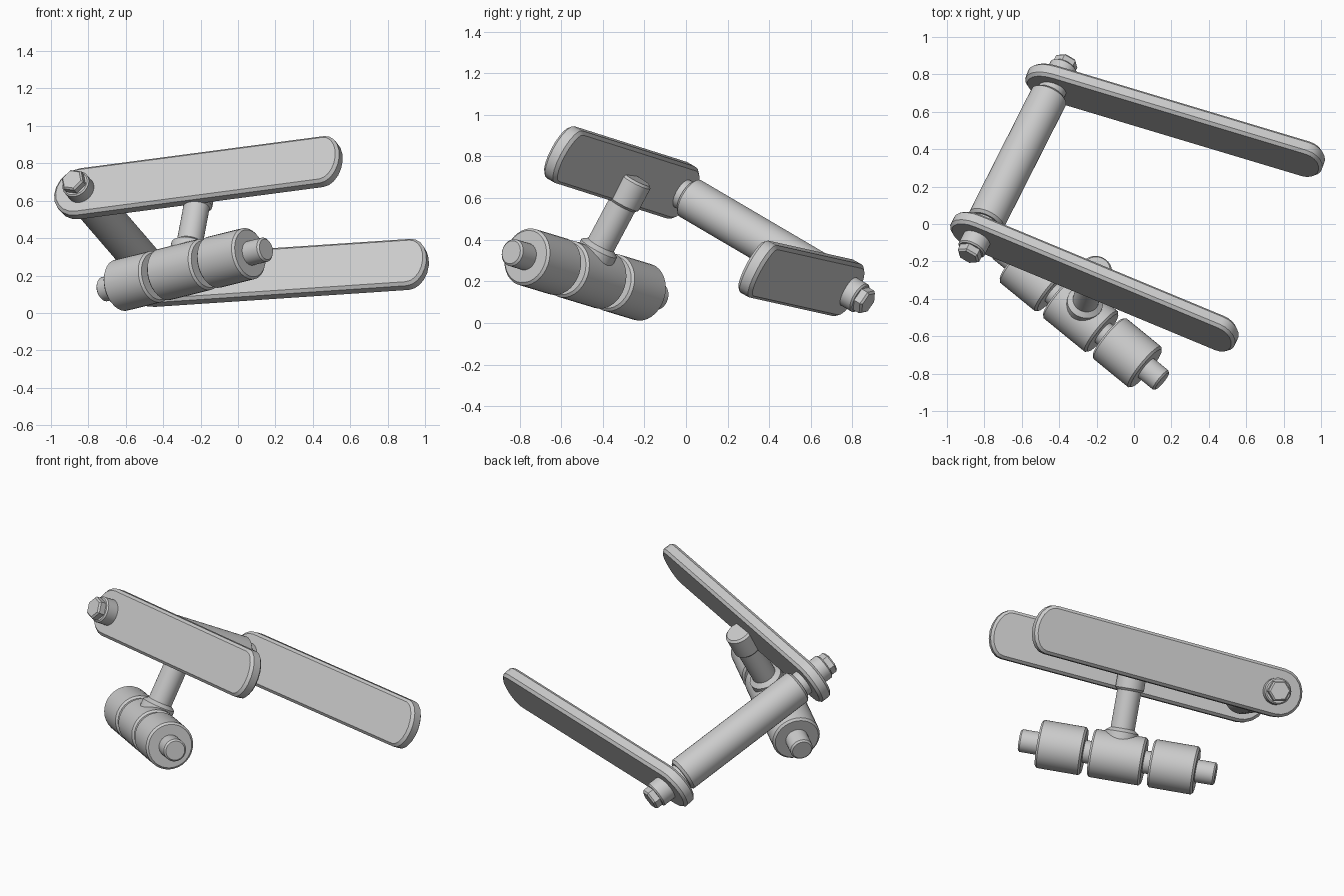
import bpy, bmesh, math
from mathutils import Vector, Matrix

if "Cube" in bpy.data.objects:
    bpy.data.objects.remove(bpy.data.objects["Cube"])


def finish(name, bm, x, y, z, origin, smooth=True):
    """Place a mesh using local axes x, y, z and an origin."""
    m = Matrix((x, y, z)).transposed().to_4x4()
    m.translation = origin
    bm.transform(m)
    bmesh.ops.recalc_face_normals(bm, faces=bm.faces)
    me = bpy.data.meshes.new(name)
    bm.to_mesh(me)
    bm.free()
    ob = bpy.data.objects.new(name, me)
    bpy.context.collection.objects.link(ob)
    if smooth:
        bpy.ops.object.select_all(action='DESELECT')
        ob.select_set(True)
        bpy.context.view_layer.objects.active = ob
        bpy.ops.object.shade_smooth_by_angle(angle=math.radians(28))
    return ob


def lathe(name, origin, axis, profile, sides=32, smooth=True):
    """Closed solid of revolution; profile is (distance along axis, radius)."""
    z = axis.normalized()
    x = z.orthogonal().normalized()
    y = z.cross(x)
    bm = bmesh.new()
    rings = []
    for h, r in profile:
        rings.append([bm.verts.new((r * math.cos(2 * math.pi * i / sides),
                                    r * math.sin(2 * math.pi * i / sides), h))
                      for i in range(sides)])
    for a, b in zip(rings, rings[1:]):
        for i in range(sides):
            j = (i + 1) % sides
            bm.faces.new((a[i], a[j], b[j], b[i]))
    bm.faces.new(rings[0])
    bm.faces.new(rings[-1])
    return finish(name, bm, x, y, z, origin, smooth)


def drum(a, b, r, c=0.012):
    """Profile of a cylinder with chamfered rims."""
    return [(a, r - c), (a + c, r), (b - c, r), (b, r - c)]


def plate(name, origin, d, w, length=1.40, r=0.142, t=0.04, c=0.016):
    """Long slab: round at the bolt end, flatter arc at the free end."""
    d = d.normalized()
    w = (w - d * w.dot(d)).normalized()
    bm = bmesh.new()
    n = 10

    def ring(z, inset):
        pts = []
        for i in range(n + 1):
            a = math.pi / 2 + math.pi * i / n
            pts.append((-0.02 + (r - inset) * math.cos(a), (r - inset) * math.sin(a)))
        for i in range(n + 1):
            a = -math.pi / 2 + math.pi * i / n
            pts.append((length + (0.10 - inset) * math.cos(a), (r - inset) * math.sin(a)))
        return [bm.verts.new((px, py, z)) for px, py in pts]

    rings = [ring(-t, c), ring(-t + c, 0), ring(t - c, 0), ring(t, c)]
    for a, b in zip(rings, rings[1:]):
        for i in range(len(a)):
            j = (i + 1) % len(a)
            bm.faces.new((a[i], a[j], b[j], b[i]))
    bm.faces.new(rings[0])
    bm.faces.new(rings[-1])
    return finish(name, bm, d, w, d.cross(w), origin)


# Hinge axis between the two plates
p1 = Vector((-0.825, -0.05, 0.64))
p2 = Vector((-0.42, 0.75, 0.17))
span = (p2 - p1).length
u = (p2 - p1).normalized()
width_dir = Vector((0.077, 0.466, 0.882))

# Side plates
plate("front_plate", p1, Vector((0.9166, -0.381, 0.121)), width_dir)
plate("back_plate", p2, Vector((0.956, -0.287, 0.064)), width_dir)

# Cross tube with its thinner inner rod
lathe("cross_tube", p1, u, drum(0.075, span - 0.075, 0.102, 0.015))
lathe("cross_rod", p1, u, [(0, 0.075), (span, 0.075)])

# Bolt collars and hex heads on the outer faces
for label, p, a in (("front", p1, -u), ("back", p2, u)):
    lathe(label + "_bolt_collar", p, a, drum(0.0, 0.115, 0.077, 0.008))
    lathe(label + "_bolt_head", p, a, drum(0.10, 0.16, 0.066, 0.01), 6, False)

# Roller: axle with three drums
mid = Vector((-0.285, -0.485, 0.2325))
b = Vector((0.761, -0.621, 0.188)).normalized()
lathe("roller_axle", mid, b, drum(-0.572, 0.572, 0.066, 0.01))
for label, lo, hi in (("left", -0.46, -0.195), ("middle", -0.155, 0.155), ("right", 0.195, 0.46)):
    lathe(label + "_roller_drum", mid, b, drum(lo, hi, 0.14))

# Stem with base flange and top cap
s = Vector((0.164, 0.465, 0.87))
s = (s - b * s.dot(b)).normalized()
lathe("roller_stem", mid, s, [(0.1, 0.097), (0.145, 0.097), (0.165, 0.07), (0.42, 0.07)])
lathe("stem_cap", mid, s, drum(0.385, 0.53, 0.083))
